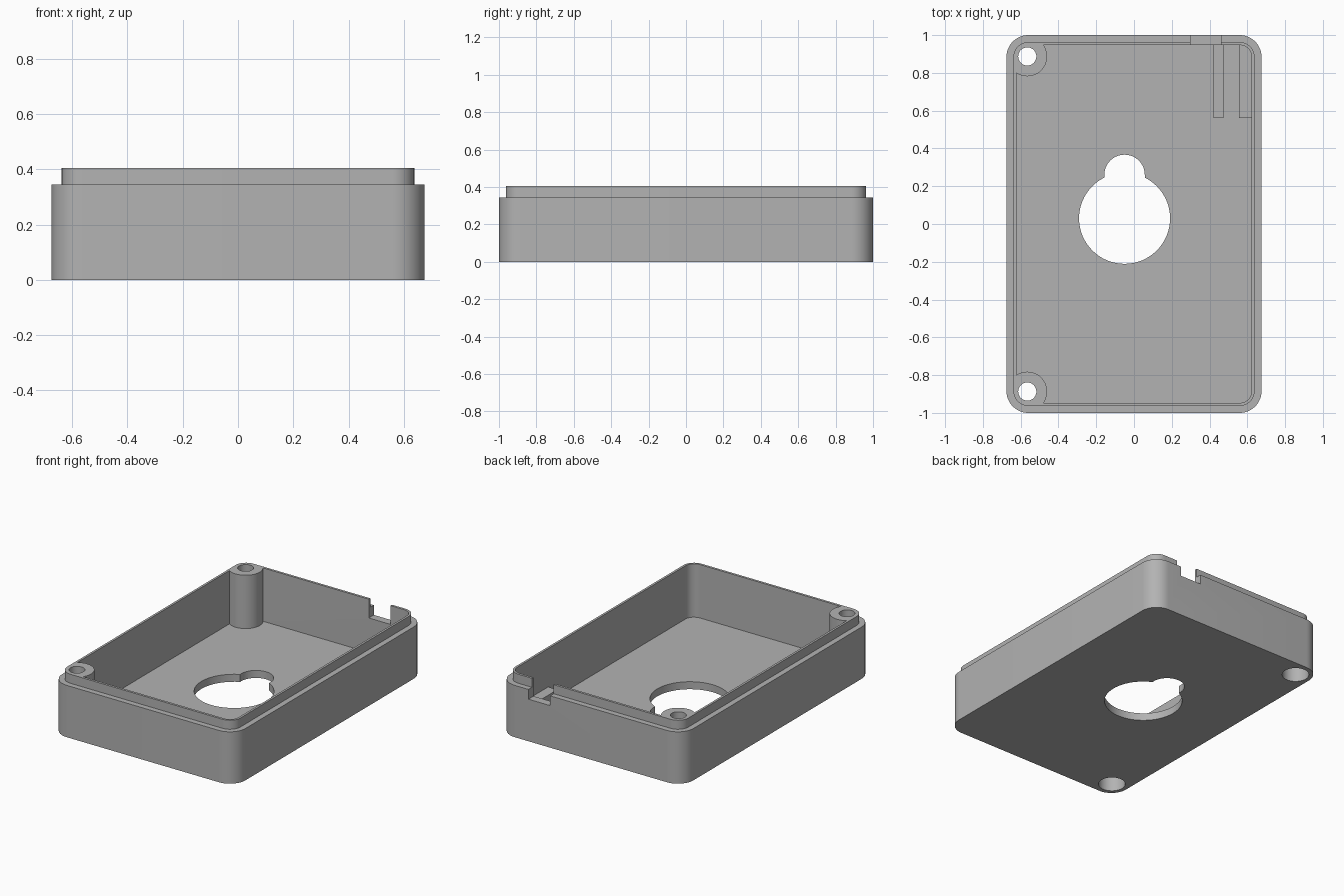
import bpy, bmesh
from math import cos, sin, pi, radians

old = bpy.data.objects.get("Cube")
if old:
    bpy.data.objects.remove(old, do_unlink=True)

grey = bpy.data.materials.new("plain grey")
grey.use_nodes = True
grey.diffuse_color = (0.45, 0.45, 0.45, 1)
grey.node_tree.nodes["Principled BSDF"].inputs["Base Color"].default_value = (0.45, 0.45, 0.45, 1)

FLOOR, BODY_TOP, LIP_TOP = 0.05, 0.345, 0.405
POSTS = [(-0.565, 0.887), (-0.565, -0.887)]


def prism(name, outline, z0, z1):
    """Extrude a closed counter-clockwise outline from z0 to z1."""
    bm = bmesh.new()
    base = bm.faces.new([bm.verts.new((x, y, z0)) for x, y in outline])
    top = bmesh.ops.extrude_face_region(bm, geom=[base])["geom"]
    verts = [v for v in top if isinstance(v, bmesh.types.BMVert)]
    bmesh.ops.translate(bm, verts=verts, vec=(0, 0, z1 - z0))
    bmesh.ops.recalc_face_normals(bm, faces=bm.faces)
    mesh = bpy.data.meshes.new(name)
    bm.to_mesh(mesh)
    bm.free()
    mesh.materials.append(grey)
    obj = bpy.data.objects.new(name, mesh)
    bpy.context.scene.collection.objects.link(obj)
    return obj


def arc(cx, cy, r, a0, a1, n):
    angles = [radians(a0 + (a1 - a0) * i / n) for i in range(n + 1)]
    return [(cx + r * cos(a), cy + r * sin(a)) for a in angles]


def circle(c, r, n=48):
    return arc(c[0], c[1], r, 0, 360, n)[:-1]


def rounded(hx, hy, r):
    pts = []
    for k, (sx, sy) in enumerate([(1, 1), (-1, 1), (-1, -1), (1, -1)]):
        pts += arc(sx * (hx - r), sy * (hy - r), r, 90 * k, 90 * k + 90, 12)
    return pts


def rect(x0, x1, y0, y1):
    return [(x0, y0), (x1, y0), (x1, y1), (x0, y1)]


def boolean(target, tool, operation="DIFFERENCE"):
    """Apply a boolean and discard the tool."""
    mod = target.modifiers.new("boolean", "BOOLEAN")
    mod.object, mod.operation, mod.solver = tool, operation, "EXACT"
    tool.hide_render = True
    bpy.context.view_layer.objects.active = target
    bpy.ops.object.modifier_apply(modifier=mod.name)
    bpy.data.objects.remove(tool, do_unlink=True)


# Outer body with the stepped lip
case = prism("enclosure_base", rounded(0.675, 1.0, 0.115), 0, BODY_TOP)
boolean(case, prism("lip", rounded(0.638, 0.963, 0.078), BODY_TOP - 0.1, LIP_TOP), "UNION")

# Cavity, leaving the two screw posts standing
cavity = prism("cavity", rounded(0.623, 0.947, 0.063), FLOOR, 0.6)
for p in POSTS:
    boolean(cavity, prism("post", circle(p, 0.105), -0.1, 0.8))
boolean(case, cavity)

# Screw holes with wide recesses underneath
for p in POSTS:
    boolean(case, prism("screw_hole", circle(p, 0.048), -0.1, 0.8))
    boolean(case, prism("screw_recess", circle(p, 0.083), -0.1, 0.2))

# Keyhole opening in the floor
boolean(case, prism("large_opening", circle((-0.05, 0.03), 0.241, 64), -0.1, 0.2))
slot = arc(-0.05, 0.26, 0.107, 0, 180, 24) + [(-0.157, 0.1), (0.057, 0.1)]
boolean(case, prism("small_opening", slot, -0.1, 0.2))

# Cable notch in the back wall
boolean(case, prism("cable_notch", rect(0.30, 0.46, 0.9, 1.1), 0.28, 0.6))

# Guide rails on the floor behind the notch
rails = [prism("inner_rail", rect(0.42, 0.475, 0.56, 0.955), FLOOR - 0.01, 0.15),
         prism("outer_rail", rect(0.555, 0.63, 0.56, 0.955), FLOOR - 0.01, 0.15)]

bpy.ops.object.select_all(action="DESELECT")
for obj in [case] + rails:
    obj.select_set(True)
bpy.context.view_layer.objects.active = case
bpy.ops.object.shade_smooth_by_angle(angle=radians(30))
